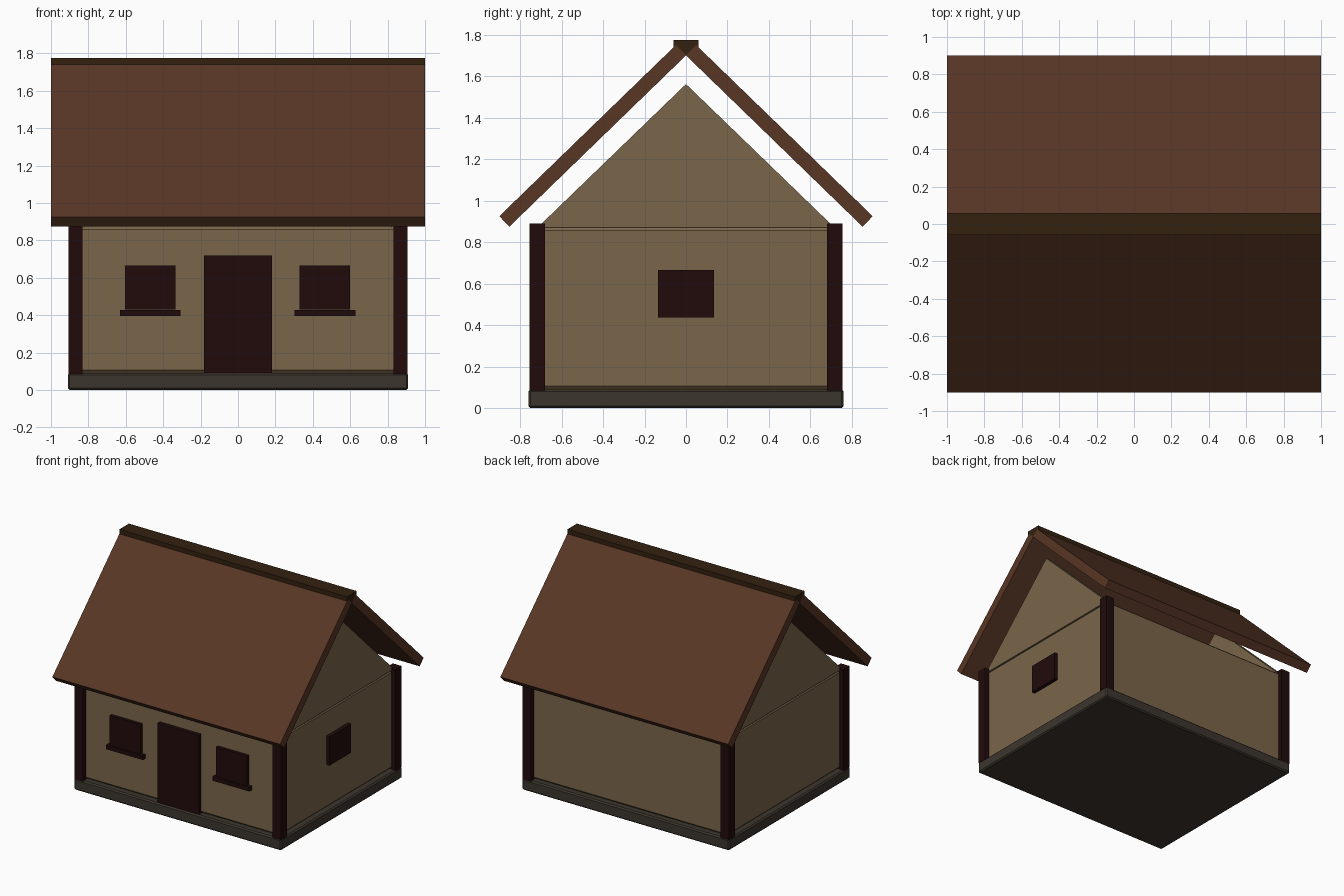
import bpy, bmesh

if "Cube" in bpy.data.objects:
    bpy.data.objects.remove(bpy.data.objects["Cube"])

def material(name, r, g, b):
    lin = [(c / 255 / 12.92 if c < 10 else ((c / 255 + 0.055) / 1.055) ** 2.4) for c in (r, g, b)]
    m = bpy.data.materials.new(name)
    m.diffuse_color = (*lin, 1)
    m.use_nodes = True
    m.node_tree.nodes["Principled BSDF"].inputs["Base Color"].default_value = m.diffuse_color
    return m

PLASTER = material("plaster", 122, 102, 74)
ROOF = material("roof_brown", 88, 54, 37)
RIDGE = material("ridge_brown", 51, 33, 15)
TIMBER = material("dark_timber", 33, 11, 12)
STONE = material("stone", 60, 53, 45)

def finish(name, bm, mat):
    bmesh.ops.recalc_face_normals(bm, faces=bm.faces)
    me = bpy.data.meshes.new(name)
    bm.to_mesh(me)
    bm.free()
    me.materials.append(mat)
    ob = bpy.data.objects.new(name, me)
    bpy.context.collection.objects.link(ob)
    return ob

def box(name, mat, x, y, z, bevel=0):
    """Box between (min, max) ranges on each axis."""
    bm = bmesh.new()
    bmesh.ops.create_cube(bm, size=1)
    for v in bm.verts:
        v.co = [r[0] if c < 0 else r[1] for c, r in zip(v.co, (x, y, z))]
    if bevel:
        bmesh.ops.bevel(bm, geom=bm.edges[:], offset=bevel, segments=1, affect='EDGES')
    return finish(name, bm, mat)

def prism(name, mat, profile, x0, x1):
    """Extrude a (y, z) profile along x."""
    bm = bmesh.new()
    face = bm.faces.new([bm.verts.new((x0, y, z)) for y, z in profile])
    ext = bmesh.ops.extrude_face_region(bm, geom=[face])
    for v in ext["geom"]:
        if isinstance(v, bmesh.types.BMVert):
            v.co.x = x1
    return finish(name, bm, mat)

# Base and walls
box("foundation", STONE, (-0.91, 0.91), (-0.76, 0.76), (0, 0.09), 0.01)
box("walls", PLASTER, (-0.87, 0.87), (-0.72, 0.72), (0.09, 0.873), 0.016)

for sx, side in ((-1, "left"), (1, "right")):
    # Thin gable ends
    prism("gable_" + side, PLASTER, [(-0.716, 0.87), (0.716, 0.87), (0, 1.562)], sx * 0.87, sx * 0.82)
    # Corner posts
    for sy, end in ((-1, "front"), (1, "back")):
        box(f"post_{end}_{side}", TIMBER, sorted((sx * 0.831, sx * 0.907)),
            sorted((sy * 0.68, sy * 0.755)), (0.085, 0.89))
    # Front windows with sills
    cx = -0.47 if sx < 0 else 0.465
    box("window_" + side, TIMBER, (cx - 0.135, cx + 0.135), (-0.745, -0.70), (0.43, 0.665))
    box("sill_" + side, TIMBER, (cx - 0.162, cx + 0.162), (-0.755, -0.70), (0.395, 0.427))

# Door and side window
box("door", TIMBER, (-0.181, 0.181), (-0.75, -0.70), (0.09, 0.72))
box("side_window", TIMBER, (0.85, 0.9), (-0.135, 0.135), (0.437, 0.665))

# Roof slabs meeting under the ridge beam
for s, end in ((-1, "front"), (1, "back")):
    prism("roof_" + end, ROOF, [(s * y, z) for y, z in
          ((0, 1.70), (0.049, 1.75), (0.9, 0.925), (0.851, 0.875))], -1, 1)
prism("ridge_beam", RIDGE, [(-0.06, 1.775), (0.06, 1.775), (0.06, 1.737),
      (0.049, 1.748), (0, 1.70), (-0.049, 1.748), (-0.06, 1.737)], -1, 1)
